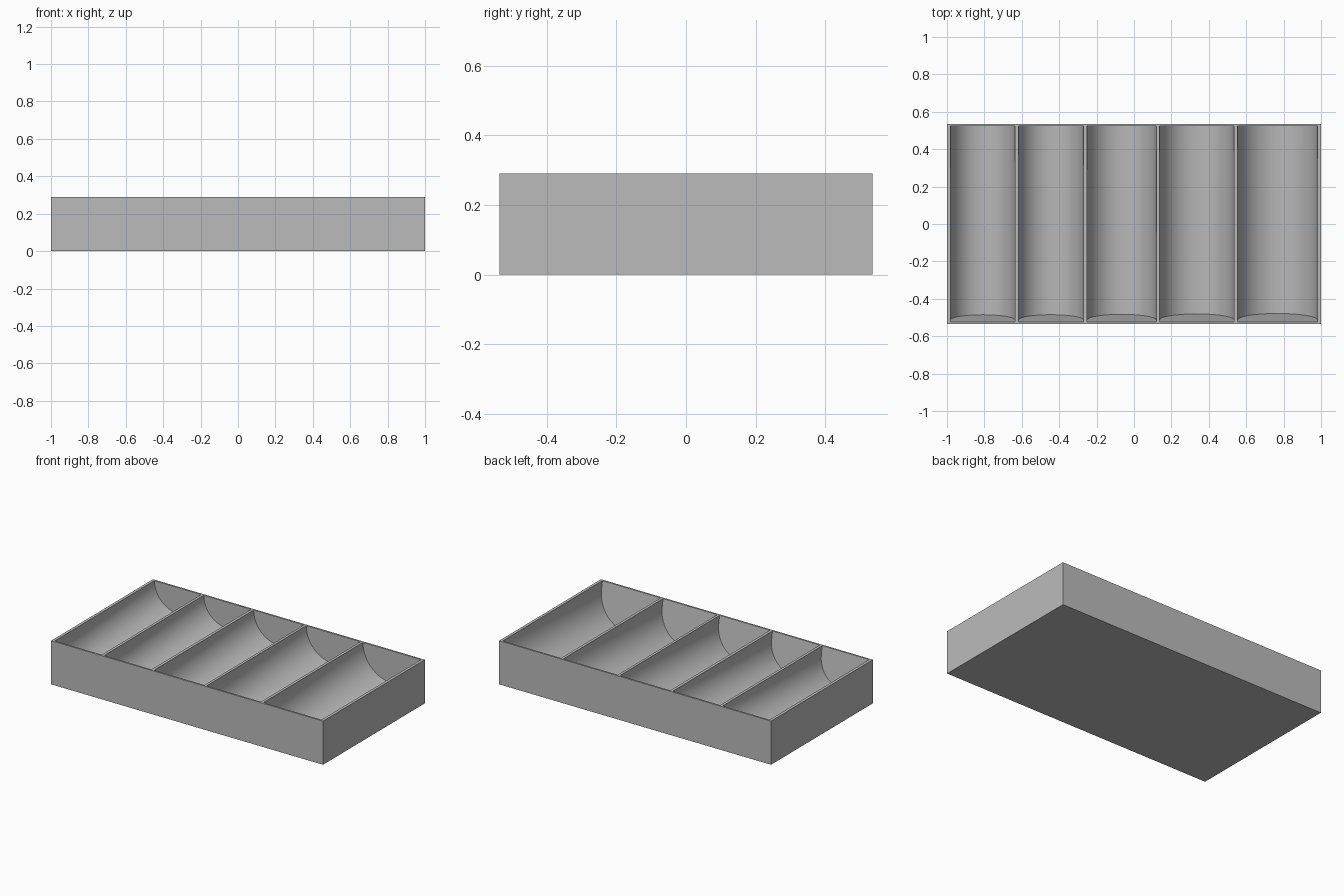
import bpy, bmesh, math

if "Cube" in bpy.data.objects:
    bpy.data.objects.remove(bpy.data.objects["Cube"])

HALF_X, HALF_Y, TOP = 1.0, 0.535, 0.29
POCKET_Y = 0.523          # pocket ends at the rim
DROP = 0.057              # extra depth at the front, so the floors tilt forward
SLANT = 0.165             # lean of the pocket front wall
SEGS = 32
POCKETS = [(-0.981, -0.636), (-0.618, -0.270), (-0.251, 0.119),
           (0.136, 0.535), (0.553, 0.981)]

grey = bpy.data.materials.new("tray grey")
grey.diffuse_color = (0.5, 0.5, 0.5, 1)
grey.use_nodes = True
grey.node_tree.nodes["Principled BSDF"].inputs["Base Color"].default_value = grey.diffuse_color


def new_object(name, bm):
    bmesh.ops.recalc_face_normals(bm, faces=bm.faces)
    mesh = bpy.data.meshes.new(name)
    bm.to_mesh(mesh)
    bm.free()
    mesh.materials.append(grey)
    obj = bpy.data.objects.new(name, mesh)
    bpy.context.collection.objects.link(obj)
    return obj


def pocket_ring(bm, x0, x1, y, drop, slant):
    """Half-round cross-section with straight sides, open above the rim."""
    r, cx = (x1 - x0) / 2, (x0 + x1) / 2
    pts = [(x0, -0.1), (x0, 0)]
    for i in range(SEGS + 1):
        a = math.pi * i / SEGS
        pts.append((cx - r * math.cos(a), drop + r * math.sin(a)))
    pts += [(x1, 0), (x1, -0.1)]
    return [bm.verts.new((x, y + slant * max(d, 0), TOP - d)) for x, d in pts]


# Solid tray block
bm = bmesh.new()
bmesh.ops.create_cube(bm, size=1)
for v in bm.verts:
    v.co = (v.co.x * 2 * HALF_X, v.co.y * 2 * HALF_Y, (v.co.z + 0.5) * TOP)
tray = new_object("coin_tray", bm)

# Tilted half-round pockets, cut one after another
for i, (x0, x1) in enumerate(POCKETS):
    bm = bmesh.new()
    front = pocket_ring(bm, x0, x1, -POCKET_Y, DROP, SLANT)
    back = pocket_ring(bm, x0, x1, POCKET_Y, 0, 0)
    n = len(front)
    for k in range(n):
        m = (k + 1) % n
        bm.faces.new((front[k], front[m], back[m], back[k]))
    for ring in (front, back):
        bm.faces.new(ring[1:-1])
        bm.faces.new((ring[0], ring[1], ring[-2], ring[-1]))
    bmesh.ops.remove_doubles(bm, verts=bm.verts, dist=1e-5)
    cutter = new_object(f"pocket_cutter_{i + 1}", bm)
    cutter.hide_render = True

    mod = tray.modifiers.new("pocket", 'BOOLEAN')
    mod.operation, mod.solver, mod.object = 'DIFFERENCE', 'EXACT', cutter
    bpy.context.view_layer.objects.active = tray
    bpy.ops.object.modifier_apply(modifier=mod.name)
    bpy.data.objects.remove(cutter)

# Smooth pocket curves, sharp rims and corners
bpy.ops.object.select_all(action='DESELECT')
tray.select_set(True)
bpy.context.view_layer.objects.active = tray
bpy.ops.object.shade_smooth_by_angle(angle=math.radians(30))
